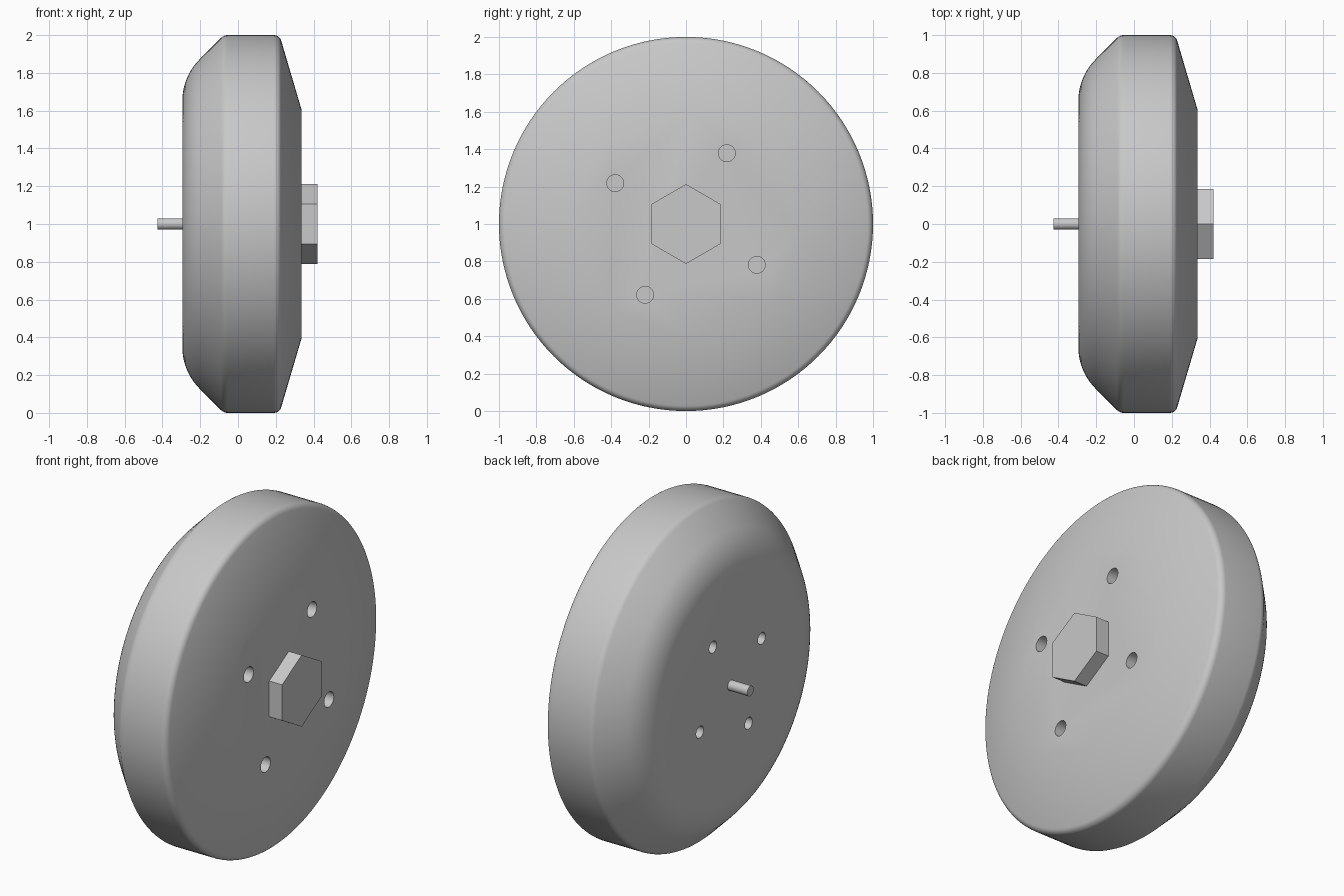
import bpy, bmesh
from math import sin, cos, pi, radians
from mathutils import Vector

cube = bpy.data.objects.get("Cube")
if cube:
    bpy.data.objects.remove(cube, do_unlink=True)

grey = bpy.data.materials.new("plain grey")
colour = (0.58, 0.58, 0.58, 1)
grey.use_nodes = True
grey.diffuse_color = colour
grey.node_tree.nodes["Principled BSDF"].inputs["Base Color"].default_value = colour


def make_object(name, bm):
    bmesh.ops.recalc_face_normals(bm, faces=bm.faces)
    mesh = bpy.data.meshes.new(name)
    bm.to_mesh(mesh)
    bm.free()
    mesh.materials.append(grey)
    obj = bpy.data.objects.new(name, mesh)
    bpy.context.collection.objects.link(obj)
    return obj


def smooth(obj):
    select(obj)
    bpy.ops.object.shade_smooth_by_angle(angle=radians(30))


def select(obj):
    bpy.ops.object.select_all(action='DESELECT')
    obj.select_set(True)
    bpy.context.view_layer.objects.active = obj


def loft(name, profile, sides, y=0, z=1):
    """Closed solid of stacked rings (x, radius) along the x axis."""
    bm = bmesh.new()
    angles = [2 * pi * i / sides for i in range(sides)]
    rings = [[bm.verts.new((x, y + r * sin(a), z + r * cos(a))) for a in angles]
             for x, r in profile]
    for low, high in zip(rings, rings[1:]):
        for i in range(sides):
            j = (i + 1) % sides
            bm.faces.new((low[i], low[j], high[j], high[i]))
    bm.faces.new(rings[0])
    bm.faces.new(rings[-1])
    return make_object(name, bm)


def rounded(points, corner, tangent, steps):
    """Points of a curve that rounds off one corner of a profile."""
    p = Vector(points[corner])
    a = p + (Vector(points[corner - 1]) - p).normalized() * tangent
    b = p + (Vector(points[corner + 1]) - p).normalized() * tangent
    # rational quadratic curve, which follows a circular arc
    w = cos((p - a).angle(b - p) / 2)
    result = []
    for i in range(steps + 1):
        t = i / steps
        k = (1 - t) ** 2, 2 * w * t * (1 - t), t * t
        result.append((a * k[0] + p * k[1] + b * k[2]) / sum(k))
    return result


# Wheel body: flat hub faces, round shoulder behind, cone in front
outline = [(-0.295, 0), (-0.295, 0.78), (-0.075, 1), (0.22, 1), (0.335, 0.61)]
profile = (rounded(outline, 1, 0.13, 10) + rounded(outline, 2, 0.02, 4)
           + rounded(outline, 3, 0.03, 6) + [Vector(outline[4])])
body = loft("wheel_body", profile, 128)

# Four blind bolt holes on each hub face
for face_x, circle, radius in ((0.335, 0.437, 0.045), (-0.295, 0.336, 0.035)):
    for n in range(4):
        a = radians(60) + n * pi / 2
        cutter = loft("hole_cutter", [(face_x - 0.12, radius), (face_x + 0.12, radius)],
                      32, circle * cos(a), 1 + circle * sin(a))
        cutter.hide_render = True
        select(body)
        mod = body.modifiers.new("hole", 'BOOLEAN')
        mod.operation = 'DIFFERENCE'
        mod.solver = 'EXACT'
        mod.object = cutter
        bpy.ops.object.modifier_apply(modifier=mod.name)
        bpy.data.objects.remove(cutter, do_unlink=True)
smooth(body)

# Hexagonal hub nut
loft("hub_nut", [(0.33, 0.213), (0.42, 0.213)], 6)

# Axle pin
smooth(loft("axle_pin", [(-0.425, 0.03), (-0.29, 0.03)], 32))
